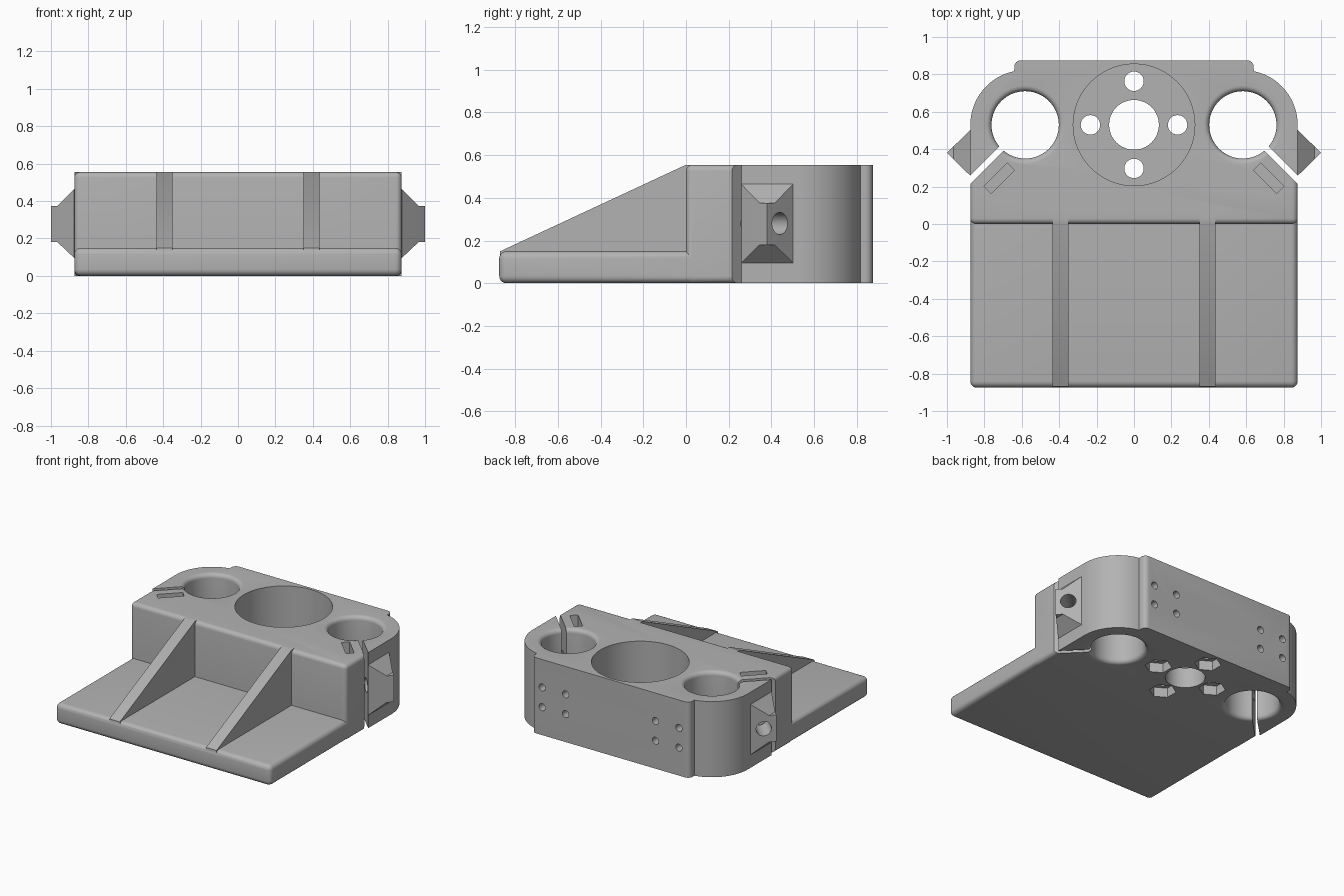
import bpy, bmesh, math
from mathutils import Vector, Matrix

if "Cube" in bpy.data.objects:
    bpy.data.objects.remove(bpy.data.objects["Cube"])

H = 0.555                      # block height
CX, CY = 0.582, 0.53           # clamp bore centre
grey = bpy.data.materials.new("grey_plastic")
grey.diffuse_color = (0.45, 0.45, 0.45, 1)
grey.use_nodes = True
grey.node_tree.nodes["Principled BSDF"].inputs["Base Color"].default_value = grey.diffuse_color


def finish(bm, name):
    bmesh.ops.recalc_face_normals(bm, faces=bm.faces)
    me = bpy.data.meshes.new(name)
    bm.to_mesh(me)
    bm.free()
    me.materials.append(grey)
    ob = bpy.data.objects.new(name, me)
    bpy.context.collection.objects.link(ob)
    return ob


def rounded_box(name, lo, hi, r):
    bm = bmesh.new()
    bmesh.ops.create_cube(bm, size=1)
    lo, hi = Vector(lo), Vector(hi)
    for v in bm.verts:
        v.co = Vector([(lo[i] + hi[i]) / 2 + v.co[i] * (hi[i] - lo[i]) for i in range(3)])
    if r:
        bmesh.ops.bevel(bm, geom=bm.edges[:], offset=r, segments=5, profile=0.5, affect='EDGES')
    return finish(bm, name)


def extrude(name, pts, vec):
    bm = bmesh.new()
    f = bm.faces.new([bm.verts.new(p) for p in pts])
    res = bmesh.ops.extrude_face_region(bm, geom=[f])
    bmesh.ops.translate(bm, vec=vec, verts=[g for g in res["geom"] if isinstance(g, bmesh.types.BMVert)])
    return finish(bm, name)


def hull(name, pts):
    bm = bmesh.new()
    for p in pts:
        bm.verts.new(p)
    bmesh.ops.convex_hull(bm, input=bm.verts[:])
    return finish(bm, name)


def cylinder(name, start, end, r, n=32):
    start, end = Vector(start), Vector(end)
    d = end - start
    bm = bmesh.new()
    m = Matrix.Translation((start + end) / 2) @ d.to_track_quat('Z', 'Y').to_matrix().to_4x4()
    bmesh.ops.create_cone(bm, cap_ends=True, segments=n, radius1=r, radius2=r, depth=d.length, matrix=m)
    return finish(bm, name)


def lathe(name, cx, cy, profile, n=64):
    bm = bmesh.new()
    rings = [[bm.verts.new((cx + r * math.cos(2 * math.pi * i / n), cy + r * math.sin(2 * math.pi * i / n), z))
              for i in range(n)] for r, z in profile]
    for a, b in zip(rings, rings[1:]):
        for i in range(n):
            bm.faces.new((a[i], a[(i + 1) % n], b[(i + 1) % n], b[i]))
    bm.faces.new(rings[0])
    bm.faces.new(rings[-1])
    return finish(bm, name)


def combine(target, tool, op):
    mod = target.modifiers.new(op, 'BOOLEAN')
    mod.operation, mod.object, mod.solver = op, tool, 'EXACT'
    bpy.context.view_layer.objects.active = target
    bpy.ops.object.modifier_apply(modifier=mod.name)
    bpy.data.objects.remove(tool)


def arc(cx, cy, r, a0, a1, n):
    return [(cx + r * math.cos(math.radians(a0 + (a1 - a0) * i / n)),
             cy + r * math.sin(math.radians(a0 + (a1 - a0) * i / n))) for i in range(n + 1)]


# rear block: round shoulders around the clamp bores and a raised back plate
half = [(0.875, 0.237)] + arc(CX, CY, 0.293, 0, 78.5, 18) + arc(0.605, 0.84, 0.035, 0, 90, 6)
outline = half + [(-x, y) for x, y in reversed(half)]
mount = extrude("mount_body", [(x, y, 0) for x, y in outline], (0, 0, H))

# rounded front of the block and the foot plate
combine(mount, rounded_box("block_front", (-0.875, 0, 0), (0.875, 0.4, H), 0.03), 'UNION')
combine(mount, rounded_box("foot_plate", (-0.875, -0.875, 0), (0.875, 0.35, 0.15), 0.035), 'UNION')

for s in (-1, 1):
    # sloping gusset
    rib = [(-0.87, 0.12), (-0.87, 0.15), (0, H), (0.1, H), (0.1, 0.12)]
    combine(mount, extrude("gusset", [(s * 0.35, y, z) for y, z in rib], (s * 0.085, 0, 0)), 'UNION')
    # clamp ear: tapered root and a pointed nose
    root = [(s * x, 0.38 + k * w, z) for x, w, z0, z1 in ((0.82, 0.122, 0.095, 0.465), (0.875, 0.122, 0.095, 0.465),
                                                         (0.965, 0.035, 0.18, 0.375))
            for k in (-1, 1) for z in (z0, z1)]
    combine(mount, hull("ear_root", root), 'UNION')
    nose = [(s * x, y, z) for x, y in ((0.85, 0.37), (0.85, 0.39), (0.96, 0.34), (0.96, 0.42), (1.0, 0.38))
            for z in (0.18, 0.375)]
    combine(mount, hull("ear_nose", nose), 'UNION')

# central motor bore with floor holes and hexagonal nut pockets
combine(mount, cylinder("motor_bore", (0, CY, 0.15), (0, CY, 0.7), 0.325, 96), 'DIFFERENCE')
combine(mount, cylinder("shaft_hole", (0, CY, -0.1), (0, CY, 0.3), 0.133, 48), 'DIFFERENCE')
for dx, dy in ((1, 0), (-1, 0), (0, 1), (0, -1)):
    x, y = dx * 0.233, CY + dy * 0.233
    combine(mount, cylinder("bolt_hole", (x, y, -0.1), (x, y, 0.3), 0.052), 'DIFFERENCE')
    combine(mount, cylinder("nut_pocket", (x, y, -0.1), (x, y, 0.07), 0.09, 6), 'DIFFERENCE')

R, F = 0.18, 0.03              # clamp bore radius and lip rounding
lip = [(R + F - F * math.sin(a), F - F * math.cos(a)) for a in [math.pi / 2 * i / 6 for i in range(7)]]
profile = [(R + F, -0.1)] + lip + [(r, H - z) for r, z in reversed(lip)] + [(R + F, H + 0.1)]
for s in (-1, 1):
    # clamp bore with rounded lips
    combine(mount, lathe("rod_bore", s * CX, CY, profile), 'DIFFERENCE')
    # diagonal clamp slot, nut slot and screw hole
    along, across = Vector((s, -1, 0)).normalized(), Vector((s, 1, 0)).normalized()

    def diagonal_slot(name, c, l0, l1, w, z0):
        c = Vector(c)
        pts = [c + along * a + across * b for a, b in ((l0, -w), (l1, -w), (l1, w), (l0, w))]
        combine(mount, extrude(name, [(p.x, p.y, z0) for p in pts], (0, 0, 0.8 - z0)), 'DIFFERENCE')

    diagonal_slot("clamp_slot", (s * CX, CY, 0), 0.1, 0.7, 0.016, -0.1)
    diagonal_slot("nut_slot", (s * 0.72, 0.245, 0), -0.088, 0.088, 0.028, 0.19)
    combine(mount, cylinder("clamp_screw_hole", (s * 1.04, 0.54, 0.28), (s * 0.66, 0.16, 0.28), 0.052), 'DIFFERENCE')
    # screw holes in the back plate
    for x in (0.365, 0.555):
        for z in (0.205, 0.35):
            combine(mount, cylinder("back_hole", (s * x, 1.0, z), (s * x, 0.75, z), 0.026, 20), 'DIFFERENCE')

bpy.ops.object.select_all(action='DESELECT')
mount.select_set(True)
bpy.context.view_layer.objects.active = mount
bpy.ops.object.shade_smooth_by_angle(angle=math.radians(30))
